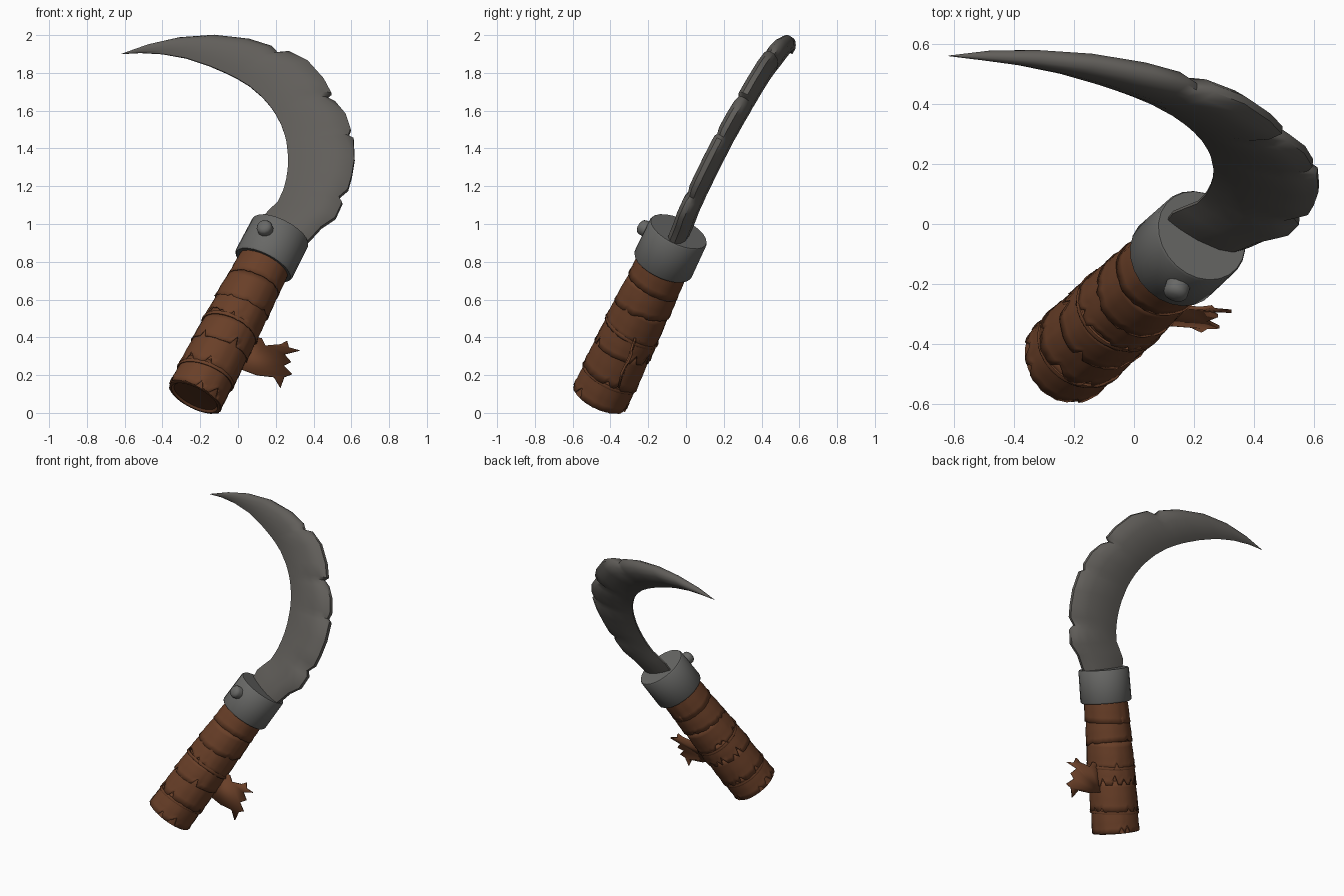
import bpy, bmesh, math, random
from mathutils import Vector

if "Cube" in bpy.data.objects:
    bpy.data.objects.remove(bpy.data.objects["Cube"])

random.seed(4)


def material(name, rgb):
    m = bpy.data.materials.new(name)
    m.diffuse_color = (*rgb, 1)
    m.use_nodes = True
    m.node_tree.nodes["Principled BSDF"].inputs["Base Color"].default_value = m.diffuse_color
    return m


STEEL = material("dark_steel", (0.118, 0.111, 0.101))
IRON = material("collar_iron", (0.14, 0.14, 0.134))
LEATHER = material("brown_leather", (0.142, 0.05, 0.021))

# Frame of the tilted handle: axis, front direction (blade plane normal), side
BASE = Vector((-0.23, -0.457, 0.08))
AXIS = Vector((0.456, 0.418, 0.88)).normalized()
NORMAL = Vector((0.105, 1, -0.514)).normalized()
FRONT = (-NORMAL + AXIS * NORMAL.dot(AXIS)).normalized()
SIDE = AXIS.cross(FRONT)


def on_handle(s, r, a):
    return BASE + AXIS * (s * 1.02) + (FRONT * math.cos(a) + SIDE * math.sin(a)) * r


def make(name, verts, faces, mat, angle=35):
    me = bpy.data.meshes.new(name)
    me.from_pydata([tuple(v) for v in verts], [], faces)
    bm = bmesh.new()
    bm.from_mesh(me)
    bmesh.ops.remove_doubles(bm, verts=bm.verts, dist=1e-5)
    bmesh.ops.recalc_face_normals(bm, faces=bm.faces)
    bm.to_mesh(me)
    bm.free()
    ob = bpy.data.objects.new(name, me)
    bpy.context.collection.objects.link(ob)
    me.materials.append(mat)
    bpy.ops.object.select_all(action='DESELECT')
    bpy.context.view_layer.objects.active = ob
    ob.select_set(True)
    bpy.ops.object.shade_smooth_by_angle(angle=math.radians(angle))
    return ob


def grid_faces(rows, n):
    return [(i * n + j, i * n + (j + 1) % n, (i + 1) * n + (j + 1) % n, (i + 1) * n + j)
            for i in range(rows - 1) for j in range(n)]


def lathe(name, profile, mat, point, n=24, angle=35):
    verts = [point(s, max(r, 1e-3), 2 * math.pi * j / n) for s, r in profile for j in range(n)]
    faces = grid_faces(len(profile), n)
    faces.append(tuple(range(n)))
    faces.append(tuple(range((len(profile) - 1) * n, len(profile) * n)))
    return make(name, verts, faces, mat, angle)


# Handle core with a shallow recessed end
lathe("handle_core", [(0.012, 0.06), (0.010, 0.125), (0.0, 0.136), (0.002, 0.150), (0.03, 0.147),
                      (0.3, 0.141), (0.6, 0.136), (0.88, 0.132)], LEATHER, on_handle)


# Wrapped leather sleeves with torn lower edges, creased and slightly tilted
def sleeve(name, s0, s1, r0, r1, tilt, phase, tear):
    n, rows = 48, 6
    jag = []
    for j in range(n):
        deep = random.random() < 0.22
        jag.append(random.uniform(0.5, 1.0) * tear if deep else random.uniform(0, 0.005))
    crease = [random.uniform(-0.0025, 0.0025) for _ in range(n)]
    verts = []
    for i in range(rows):
        t = i / (rows - 1)
        for j in range(n):
            a = 2 * math.pi * j / n
            s = s0 + (s1 - s0) * t + jag[j] * (1 - t) ** 3
            s += tilt * math.cos(a - phase)
            r = r0 + (r1 - r0) * t ** 1.3 + crease[j] * (1 - t * 0.5)
            if i == 1:
                r -= 0.003
            verts.append(on_handle(s, r, a))
    ob = make(name, verts, grid_faces(rows, n), LEATHER, 40)
    mod = ob.modifiers.new("thickness", 'SOLIDIFY')
    mod.thickness = 0.008
    mod.offset = -1
    return ob


for k, spec in enumerate([(0.004, 0.17, 0.157, 0.149, 0.0, 0, 0.06),
                          (0.14, 0.34, 0.159, 0.149, 0.012, 1.2, 0.05),
                          (0.30, 0.45, 0.159, 0.149, 0.015, 2.2, 0.07),
                          (0.42, 0.60, 0.157, 0.145, 0.015, 0.6, 0.05),
                          (0.57, 0.74, 0.154, 0.140, 0.02, 2.8, 0.02),
                          (0.71, 0.89, 0.148, 0.136, 0.014, 1.0, 0.006)]):
    sleeve(f"leather_wrap_{k + 1}", *spec)


# Thin rolled seams crossing the wraps
def seam(name, s0, tilt, phase, r):
    n, m = 40, 6
    verts = []
    for j in range(n):
        a = 2 * math.pi * j / n
        for k in range(m):
            b = 2 * math.pi * k / m
            verts.append(on_handle(s0 + tilt * math.cos(a - phase) + 0.011 * math.sin(b),
                                   r + 0.008 * math.cos(b), a))
    faces = [(j * m + k, j * m + (k + 1) % m, (j + 1) % n * m + (k + 1) % m, (j + 1) % n * m + k)
             for j in range(n) for k in range(m)]
    make(name, verts, faces, LEATHER, 60)


seam("seam_low", 0.135, 0.014, 1.2, 0.153)
seam("seam_middle", 0.43, 0.018, 0.6, 0.152)

# Torn leather flap sticking out of the side
flap_outline = [(-0.02, 0.27), (0.06, 0.40), (0.125, 0.395), (0.145, 0.355), (0.225, 0.362), (0.26, 0.38),
                (0.27, 0.345), (0.325, 0.33), (0.245, 0.31), (0.28, 0.27), (0.24, 0.25), (0.285, 0.205),
                (0.245, 0.19), (0.225, 0.132), (0.19, 0.19), (0.10, 0.20), (0.02, 0.23)]
flap = make("torn_flap", [(x, -0.288 + 0.385 * (z - 0.33) + 0.008 * math.sin(40 * z + 9 * x), z)
                          for x, z in flap_outline], [tuple(range(len(flap_outline)))], LEATHER)
solid = flap.modifiers.new("thickness", 'SOLIDIFY')
solid.thickness, solid.offset = 0.012, 0

# Iron collar
lathe("collar", [(0.84, 0.12), (0.84, 0.160), (0.85, 0.167), (1.047, 0.165), (1.055, 0.16), (1.055, 0.05)],
      IRON, on_handle, n=24)

# Rivet on the front of the collar
foot = on_handle(0.965, 0, 0)
out = (Vector((0.143, -0.212, 0.967)) - foot)
out = (out - AXIS * out.dot(AXIS)).normalized()
across = AXIS.cross(out)
lathe("rivet", [(0.13, 0.042), (0.19, 0.042), (0.202, 0.036), (0.210, 0.022), (0.212, 0.0)], IRON,
      lambda s, r, a: foot + out * s + (AXIS * math.cos(a) + across * math.sin(a)) * r, n=12, angle=40)

# Blade outline in the front view (x, z, notch); y follows from the blade plane
outer = [(0.29, 0.83, 0), (0.385, 0.92, 0), (0.44, 0.98, 0), (0.515, 1.03, 0), (0.552, 1.11, 0),
         (0.535, 1.14, 1), (0.582, 1.18, 0), (0.602, 1.25, 0), (0.617, 1.34, 0), (0.612, 1.45, 0),
         (0.585, 1.466, 1), (0.597, 1.50, 0), (0.57, 1.58, 0), (0.515, 1.645, 0), (0.47, 1.668, 1),
         (0.495, 1.69, 0), (0.455, 1.765, 0), (0.37, 1.86, 0), (0.27, 1.91, 0), (0.21, 1.905, 1),
         (0.18, 1.937, 0), (0.06, 1.975, 0), (-0.125, 1.997, 0), (-0.31, 1.985, 0), (-0.47, 1.95, 0),
         (-0.62, 1.90, 0)]
inner = [(0.10, 0.95), (0.135, 1.045), (0.21, 1.115), (0.255, 1.235), (0.265, 1.37), (0.235, 1.51),
         (0.165, 1.63), (0.06, 1.73), (-0.1, 1.815), (-0.285, 1.88), (-0.47, 1.905), (-0.62, 1.899)]


def fractions(pts):
    d = [0]
    for p, q in zip(pts, pts[1:]):
        d.append(d[-1] + math.dist(p[:2], q[:2]))
    return [v / d[-1] for v in d]


def smooth_at(pts, fr, t):
    i = max(k for k in range(len(pts) - 1) if fr[k] <= t + 1e-9)
    u = (t - fr[i]) / (fr[i + 1] - fr[i])
    p = [Vector(pts[min(max(i + k, 0), len(pts) - 1)]) for k in (-1, 0, 1, 2)]
    return 0.5 * (2 * p[1] + (p[2] - p[0]) * u + (2 * p[0] - 5 * p[1] + 4 * p[2] - p[3]) * u * u
                  + (3 * p[1] - p[0] - 3 * p[2] + p[3]) * u ** 3)


# (position across width, half thickness): lens section, sharp inside, narrow back
section = [(0.0, 0.005), (0.18, 0.025), (0.42, 0.042), (0.7, 0.048), (0.88, 0.038), (1.0, 0.014)]
fi, fo = fractions(inner), fractions(outer)
verts, ring = [], 2 * len(section)
for (x, z, notch), t in zip(outer, fo):
    a, b = smooth_at(inner, fi, min(t, 1)), Vector((x, z))
    width = (b - a).length
    scale = min(1, width / 0.27) ** 0.7
    half = []
    for u, h in section:
        p = a.lerp(b, u)
        if notch:
            h *= 1 - 0.14 * min(1, u * 1.3)
        bow = 0.07 * width * u
        half.append((Vector((p.x, -0.48 - 0.105 * p.x + 0.514 * p.y - bow, p.y)), h * scale))
    verts += [p + NORMAL * h for p, h in half] + [p - NORMAL * h for p, h in reversed(half)]
faces = grid_faces(len(outer), ring)
faces += [tuple(range(ring)), tuple(range(len(verts) - ring, len(verts)))]
make("blade", verts, faces, STEEL, 50)
